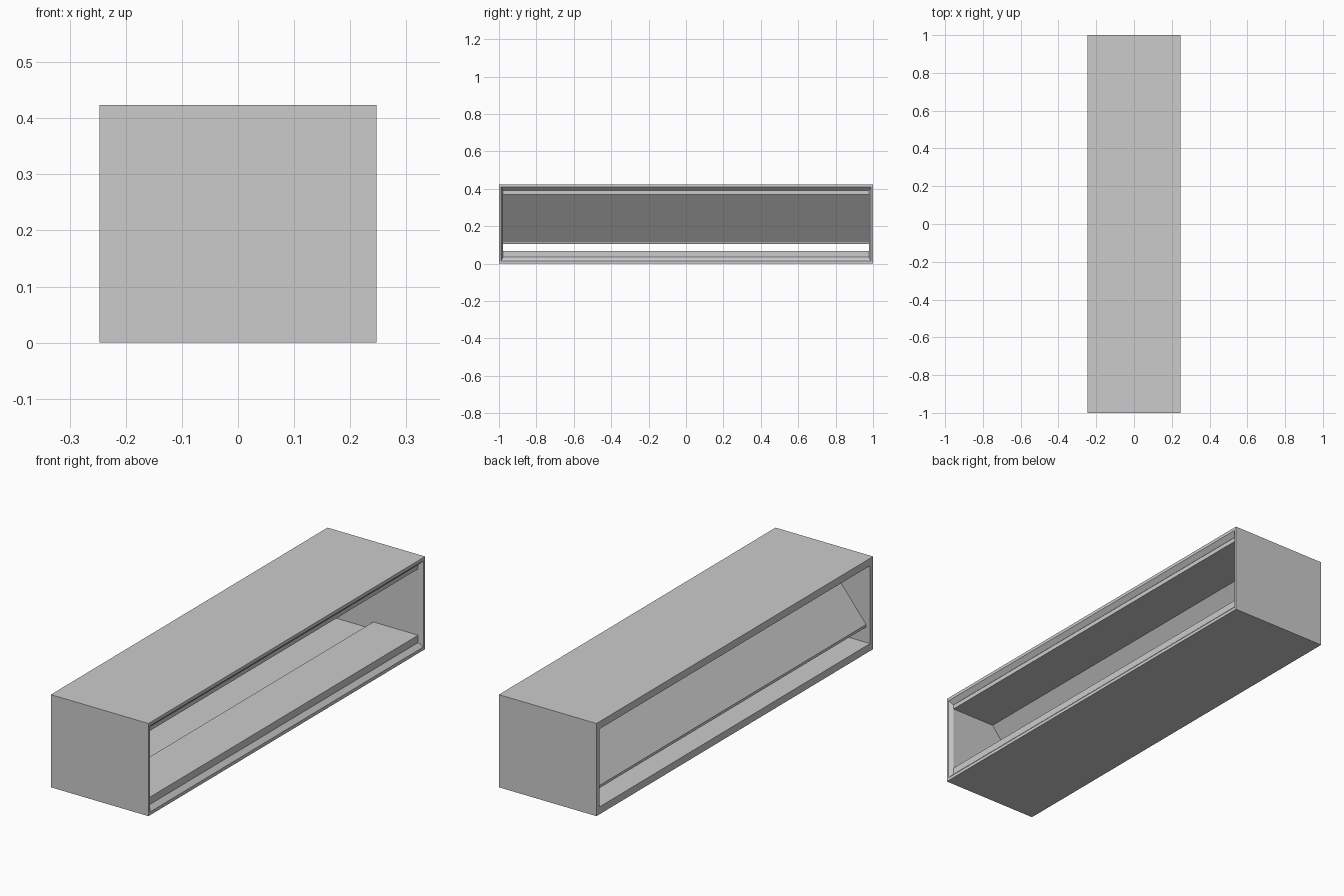
import bpy, bmesh

if "Cube" in bpy.data.objects:
    bpy.data.objects.remove(bpy.data.objects["Cube"])

W, L, H = 0.247, 1.0, 0.424      # half width, half length, height
WALL_Y, WALL_Z = 0.022, 0.034    # casing wall thickness


def finish(name, bm):
    bmesh.ops.recalc_face_normals(bm, faces=bm.faces)
    mesh = bpy.data.meshes.new(name)
    bm.to_mesh(mesh)
    bm.free()
    obj = bpy.data.objects.new(name, mesh)
    bpy.context.collection.objects.link(obj)
    return obj


def bridge(bm, loop_a, loop_b):
    n = len(loop_a)
    for i in range(n):
        j = (i + 1) % n
        bm.faces.new((loop_a[i], loop_a[j], loop_b[j], loop_b[i]))


def casing(name):
    # Rectangular rings: (x, inset in y, inset in z), joined in a closed cycle
    rings = [(-W, 0, 0), (W, 0, 0), (W, 0.012, 0.015),
             (0.228, WALL_Y, WALL_Z), (-W, WALL_Y, WALL_Z)]
    bm = bmesh.new()
    loops = []
    for x, dy, dz in rings:
        y = L - dy
        loops.append([bm.verts.new((x, *p)) for p in
                      ((-y, dz), (y, dz), (y, H - dz), (-y, H - dz))])
    for i, loop in enumerate(loops):
        bridge(bm, loop, loops[(i + 1) % len(loops)])
    return finish(name, bm)


def extrusion(name, profile):
    # Extrude an (x, z) profile between the two end walls
    bm = bmesh.new()
    y = L - WALL_Y
    a, b = ([bm.verts.new((x, s * y, z)) for x, z in profile] for s in (-1, 1))
    bm.faces.new(a)
    bm.faces.new(b)
    bridge(bm, a, b)
    return finish(name, bm)


# Outer tube, open on both long sides, chamfered on the +x opening
casing("casing")

# Raised half floor
extrusion("floor_slab", [(0, WALL_Z), (0.227, WALL_Z), (0.227, 0.067), (0, 0.067)])

# Ceiling slab continuing into the sloping baffle
top = H - WALL_Z
extrusion("ceiling_baffle", [(0.227, top), (0.227, 0.37), (0, 0.37),
                             (-0.211, 0.115), (-0.215, 0.104), (-0.227, 0.104),
                             (-0.227, 0.116), (-0.004, top)])
